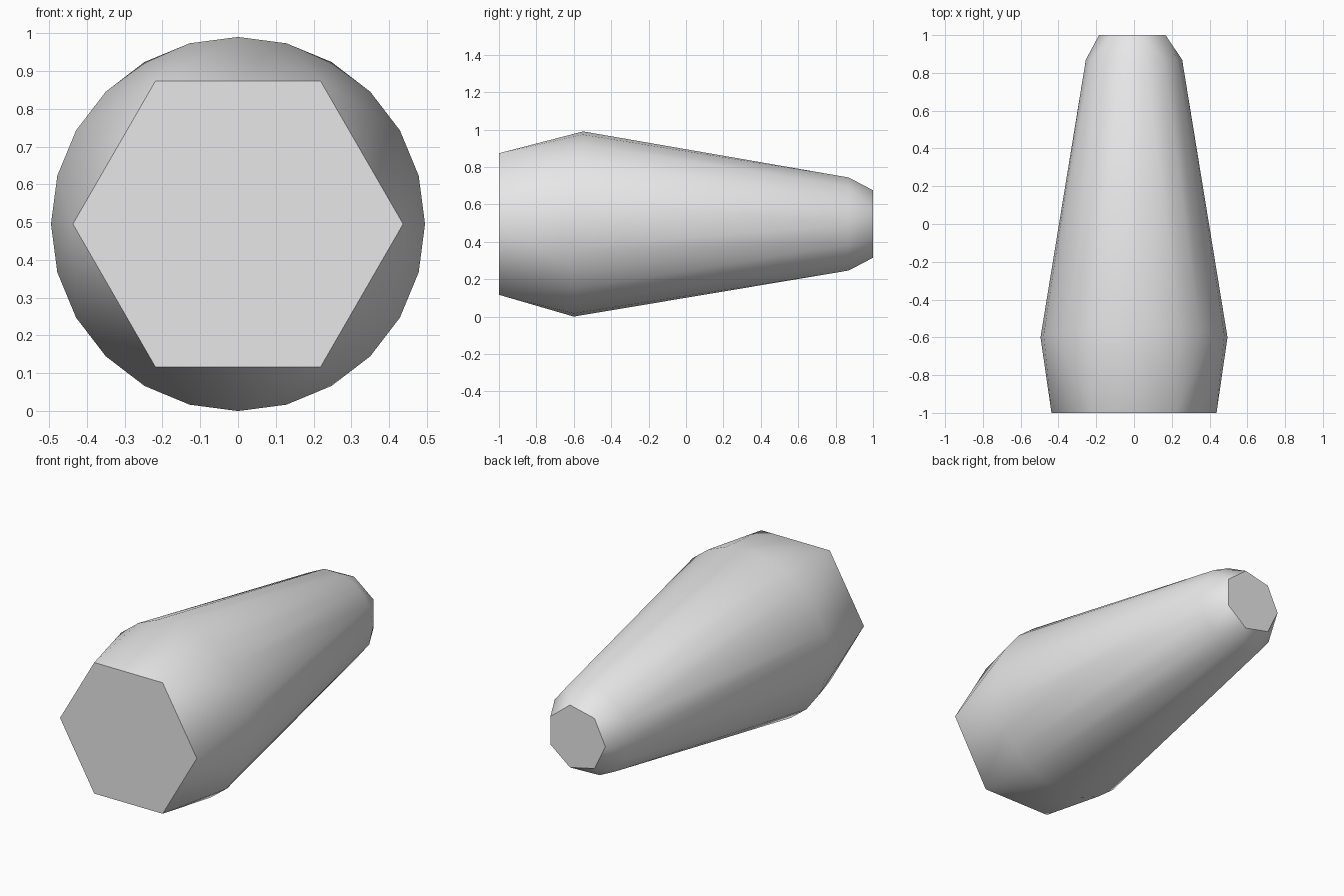
import bpy, bmesh, math

cube = bpy.data.objects.get("Cube")
if cube:
    bpy.data.objects.remove(cube, do_unlink=True)

AXIS_Z = 0.495

grey = bpy.data.materials.new("plain grey")
grey.use_nodes = True
colour = (0.8, 0.8, 0.8, 1.0)
grey.diffuse_color = colour
grey.node_tree.nodes["Principled BSDF"].inputs["Base Color"].default_value = colour

bm = bmesh.new()


def ring(sides, radius, depth, start=0.0):
    """Regular polygon around the y axis; depth gives y for an angle."""
    for i in range(sides):
        a = start + math.tau * i / sides
        bm.verts.new((radius * math.cos(a), depth(a), AXIS_Z + radius * math.sin(a)))


# Hexagonal front, widest belt, narrow neck and seven-sided tip
ring(6, 0.437, lambda a: -1.0)
ring(24, 0.495, lambda a: -0.6 + 0.05 * max(0.0, math.sin(a)))
ring(14, 0.255, lambda a: 0.87)
ring(7, 0.185, lambda a: 1.0, math.pi)

# Skin the rings, then merge the flat end caps
bmesh.ops.convex_hull(bm, input=bm.verts[:])
bmesh.ops.dissolve_limit(bm, angle_limit=math.radians(0.3),
                         verts=bm.verts[:], edges=bm.edges[:])
bmesh.ops.recalc_face_normals(bm, faces=bm.faces[:])

mesh = bpy.data.meshes.new("tapered_body")
bm.to_mesh(mesh)
bm.free()
mesh.materials.append(grey)
body = bpy.data.objects.new("tapered_body", mesh)
bpy.context.collection.objects.link(body)

bpy.ops.object.select_all(action='DESELECT')
body.select_set(True)
bpy.context.view_layer.objects.active = body
bpy.ops.object.shade_smooth_by_angle(angle=math.radians(30))
